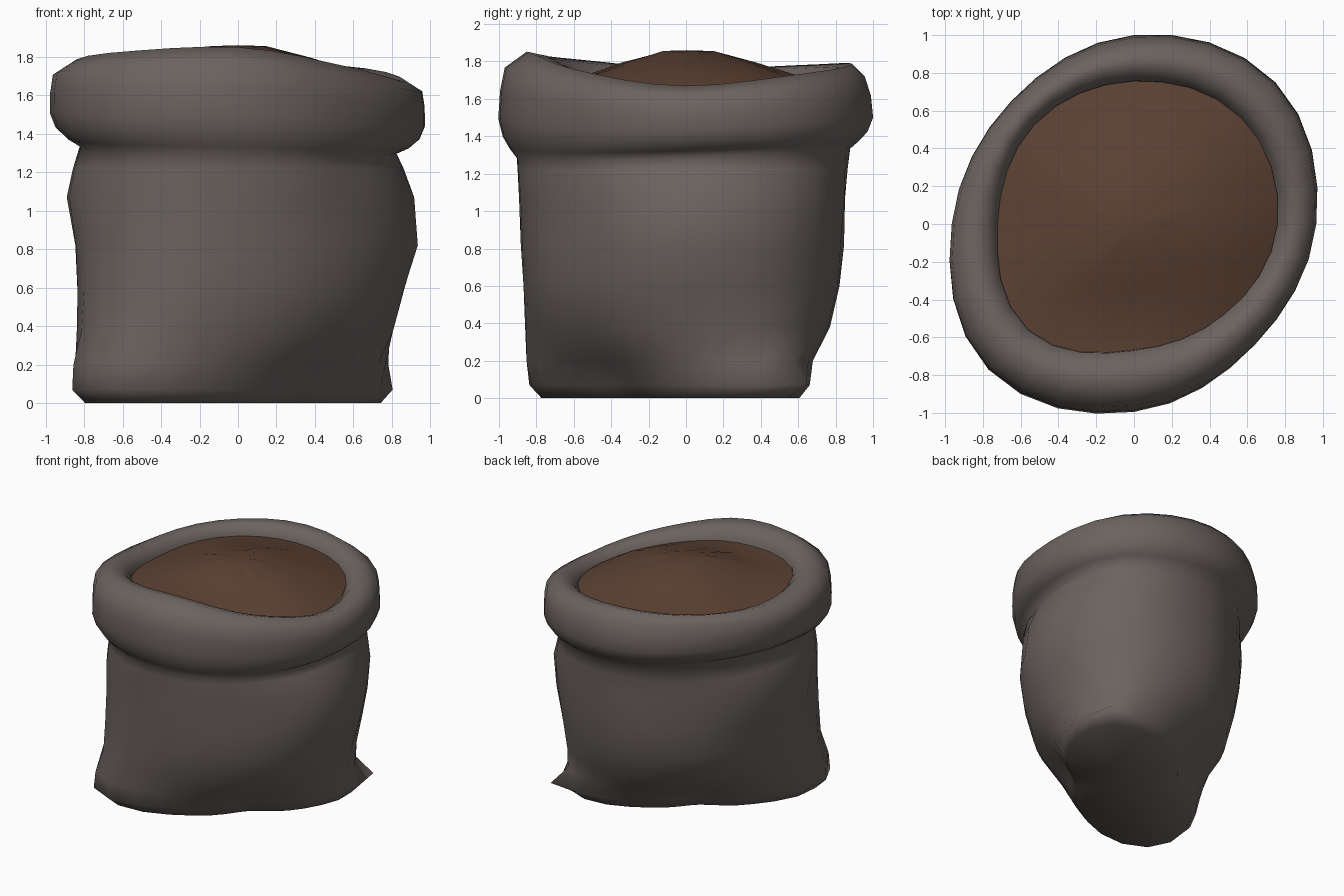
import bpy, bmesh, math, random

if "Cube" in bpy.data.objects:
    bpy.data.objects.remove(bpy.data.objects["Cube"])

random.seed(4)
SEG = 32


def material(name, rgb):
    m = bpy.data.materials.new(name)
    m.diffuse_color = (*rgb, 1)
    m.use_nodes = True
    m.node_tree.nodes["Principled BSDF"].inputs["Base Color"].default_value = m.diffuse_color
    return m


cloth = material("grey brown cloth", (0.147, 0.124, 0.115))
earth = material("brown soil", (0.106, 0.053, 0.033))


def around(vals):
    """Spread 8 compass values (E, NE, N, NW, W, SW, S, SE) smoothly over SEG steps."""
    out = []
    for i in range(SEG):
        u = i * 8 / SEG
        k, t = int(u), u - int(u)
        a, b, c, d = (vals[(k + j) % 8] for j in (-1, 0, 1, 2))
        out.append(b + 0.5 * t * (c - a + t * (2*a - 5*b + 4*c - d + t * (3*(b - c) + d - a))))
    return out


def mix(a, b, t):
    return [p + (q - p) * t for p, q in zip(a, b)]


def lean(x, y, z):
    """Skew the foot of the sack a little towards the front."""
    k = max(0.0, min(1.0, (0.42 - z) / 0.3))
    return (x * (1 + .01 * k) + .01 * k, y * (1 - .09 * k) - .04 * k, z)


def loft(name, rings, mat, cap_start=None, cap_end=None):
    """Skin a stack of (radii, heights) rings; caps are centre points (x, y, z)."""
    bm = bmesh.new()
    loops = []
    for radii, zs in rings:
        loops.append([bm.verts.new(lean(r * math.cos(i * math.tau / SEG),
                                        r * math.sin(i * math.tau / SEG), z))
                      for i, (r, z) in enumerate(zip(radii, zs))])
    for lo, hi in zip(loops, loops[1:]):
        for i in range(SEG):
            j = (i + 1) % SEG
            bm.faces.new((lo[i], lo[j], hi[j], hi[i]))
    for point, loop, flip in ((cap_start, loops[0], True), (cap_end, loops[-1], False)):
        if point:
            c = bm.verts.new(point)
            for i in range(SEG):
                a, b = loop[i], loop[(i + 1) % SEG]
                bm.faces.new((b, a, c) if flip else (a, b, c))
    for f in bm.faces:
        f.smooth = True
    me = bpy.data.meshes.new(name)
    bm.to_mesh(me)
    bm.free()
    me.materials.append(mat)
    ob = bpy.data.objects.new(name, me)
    bpy.context.collection.objects.link(ob)
    return ob


# Sack body: slumped sections from the pinched base up to the neck
body = [
    (0.07, (.65, .98, .59, .41, .64, 1.10, .68, .45)),
    (0.20, (.71, .91, .68, .55, .70, 1.08, .75, .60)),
    (0.38, (.80, .89, .77, .69, .76, 1.01, .82, .75)),
    (0.60, (.87, .92, .81, .75, .80, .99, .85, .81)),
    (0.82, (.94, .95, .84, .78, .83, .98, .87, .83)),
    (1.07, (.91, .97, .84, .79, .885, .98, .88, .82)),
    (1.22, (.85, .96, .85, .79, .845, .97, .90, .82)),
]
foot = around(body[0][1])
rings = [([r * 0.92 for r in foot], [0.0] * SEG)]
for z, vals in body:
    rings.append(([r + random.uniform(-.006, .006) for r in around(vals)], [z] * SEG))
rings[1][0][SEG // 8] = 1.06          # pointed seam corner at the base

# Rolled cuff: outer, inner and neck outlines with uneven top and bottom edges
neck = around((.81, .95, .87, .79, .80, .96, .90, .81))
outer = around((.965, 1.06, 1.00, .92, .965, 1.09, .995, .905))
inner = around((.75, .79, .75, .74, .715, .785, .66, .67))
top = around((1.67, 1.74, 1.79, 1.78, 1.76, 1.82, 1.85, 1.75))
low = around((1.29, 1.32, 1.34, 1.37, 1.36, 1.30, 1.28, 1.27))
rings.append((neck, low))
# blend from neck to outer at the sides, the same at front and back, height
for side, front, h in ((.5, .38, .09), (.82, .75, .20), (1, 1, .37),
                       (1, .90, .63), (.92, .64, .85)):
    blend = [side + (front - side) * math.sin(i * math.tau / SEG) ** 2 for i in range(SEG)]
    rings.append(([a + (b - a) * t for a, b, t in zip(neck, outer, blend)],
                  mix(low, top, h)))
for t, drop in ((.46, 0), (.75, .02), (.97, .08), (1.0, .22)):
    rings.append((mix(outer, inner, t), [z - drop for z in top]))
loft("sack", rings, cloth, cap_start=(0, -.04, 0.01))

# Soil heap filling the mouth
edge = mix([1.66] * SEG, [z - 0.08 for z in top], .6)
heap = []
for f, z in ((1.0, None), (.75, 1.73), (.5, 1.79), (.2, 1.85)):
    zs = edge if z is None else [z + random.uniform(-.006, .006) for _ in range(SEG)]
    heap.append(([(r + 0.01) * f for r in inner], zs))
loft("soil_heap", heap, earth, cap_end=(0, 0, 1.86))
